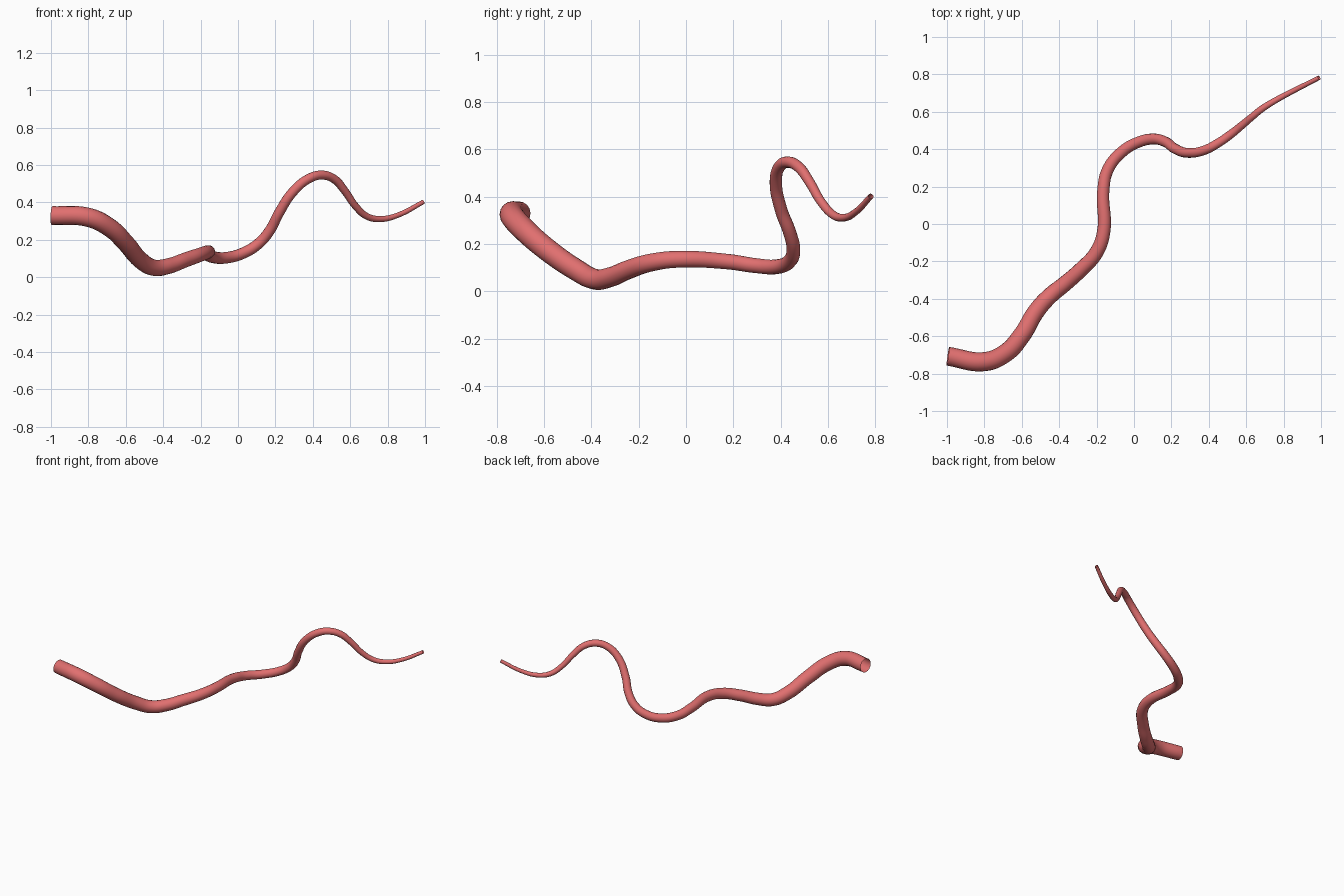
import bpy

# Centre line of the tapering tube: x, y, z, radius
path = [
    (-0.995, -0.707, 0.330, 0.050), (-0.80, -0.736, 0.320, 0.051),
    (-0.69, -0.692, 0.268, 0.050), (-0.60, -0.595, 0.182, 0.048),
    (-0.52, -0.463, 0.090, 0.046), (-0.45, -0.385, 0.051, 0.044),
    (-0.37, -0.320, 0.060, 0.042),
    (-0.285, -0.245, 0.091, 0.040), (-0.20, -0.150, 0.121, 0.038),
    (-0.162, -0.040, 0.135, 0.036), (-0.164, 0.180, 0.125, 0.033),
    (-0.140, 0.290, 0.109, 0.032), (-0.065, 0.385, 0.104, 0.031),
    (0.03, 0.440, 0.130, 0.030), (0.11, 0.454, 0.180, 0.029),
    (0.17, 0.438, 0.250, 0.028), (0.22, 0.402, 0.345, 0.027),
    (0.295, 0.380, 0.458, 0.026), (0.38, 0.396, 0.528, 0.025),
    (0.45, 0.433, 0.546, 0.024), (0.515, 0.478, 0.524, 0.023),
    (0.57, 0.522, 0.463, 0.021), (0.63, 0.572, 0.378, 0.019),
    (0.69, 0.620, 0.325, 0.018), (0.765, 0.666, 0.311, 0.016),
    (0.86, 0.716, 0.334, 0.014), (0.99, 0.782, 0.402, 0.012),
]

# Smooth open-ended tube swept along the path
curve = bpy.data.curves.new("tapered_tube", "CURVE")
curve.dimensions = "3D"
curve.bevel_depth = 1.0
curve.bevel_resolution = 6
curve.resolution_u = 10
curve.use_fill_caps = False
spline = curve.splines.new("BEZIER")
spline.bezier_points.add(len(path) - 1)
spline.radius_interpolation = "LINEAR"
for p, (x, y, z, r) in zip(spline.bezier_points, path):
    p.co = (x, y, z)
    p.radius = r
    p.handle_left_type = p.handle_right_type = "AUTO"
tube = bpy.data.objects.new("tapered_tube", curve)
bpy.context.collection.objects.link(tube)

# Turn the sweep into a smooth mesh
bpy.context.view_layer.objects.active = tube
tube.select_set(True)
bpy.ops.object.convert(target="MESH")
bpy.ops.object.shade_smooth()

# Soft red material
red = bpy.data.materials.new("soft_red")
red.diffuse_color = (0.75, 0.16, 0.16, 1)
bpy.context.object.data.materials.clear()
bpy.context.object.data.materials.append(red)
